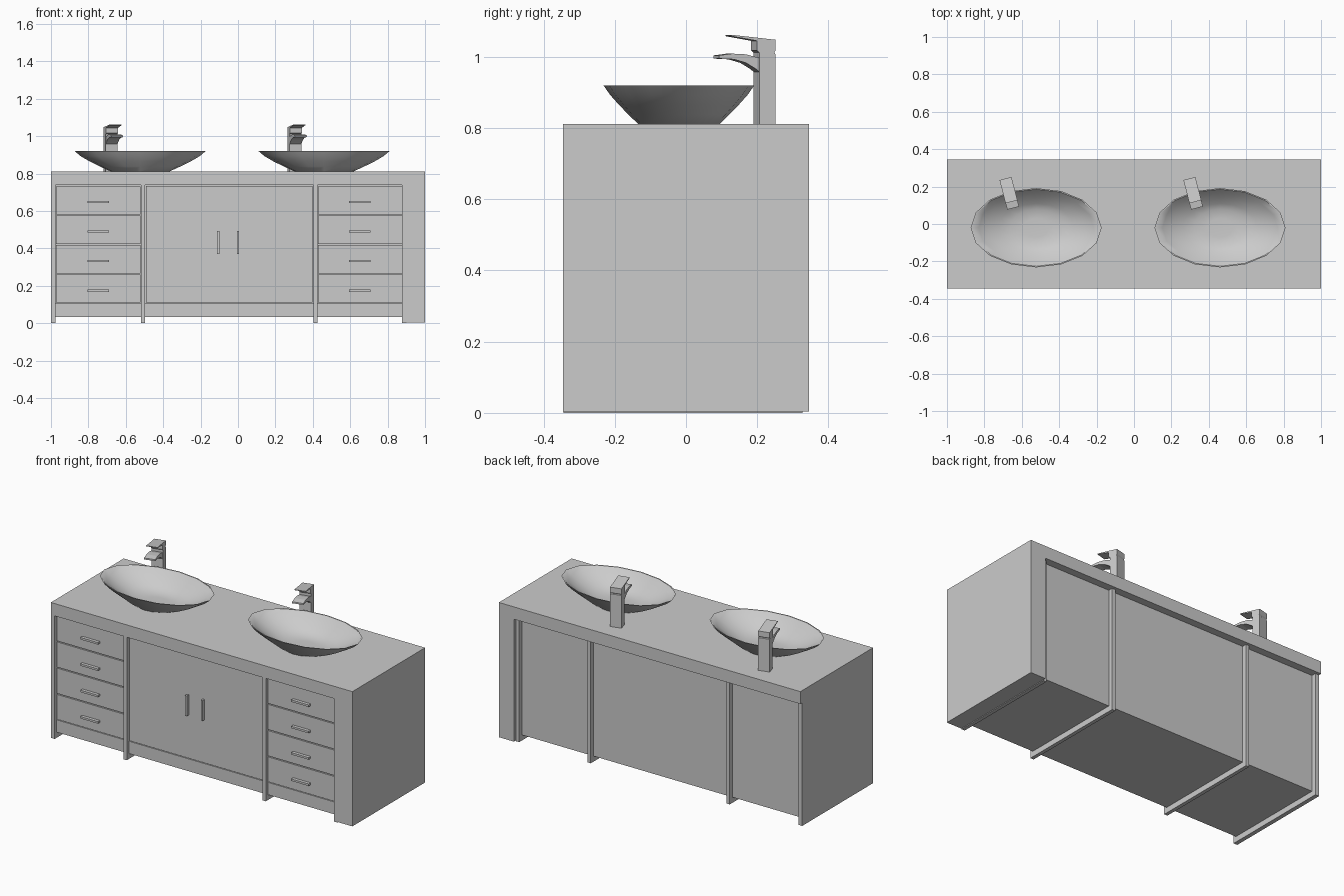
import bpy, bmesh, math
from mathutils import Matrix

if "Cube" in bpy.data.objects:
    bpy.data.objects.remove(bpy.data.objects["Cube"])


def finish(name, bm):
    bmesh.ops.recalc_face_normals(bm, faces=bm.faces)
    me = bpy.data.meshes.new(name)
    bm.to_mesh(me)
    bm.free()
    ob = bpy.data.objects.new(name, me)
    bpy.context.collection.objects.link(ob)
    return ob


def box(name, x0, x1, y0, y1, z0, z1):
    bm = bmesh.new()
    m = Matrix.Translation(((x0 + x1) / 2, (y0 + y1) / 2, (z0 + z1) / 2))
    m = m @ Matrix.Diagonal((x1 - x0, y1 - y0, z1 - z0, 1))
    bmesh.ops.create_cube(bm, size=1, matrix=m)
    return finish(name, bm)


def prism(name, pts, to3d, extrude):
    """Extrude a 2D profile along a vector."""
    bm = bmesh.new()
    f = bm.faces.new([bm.verts.new(to3d(a, b)) for a, b in pts])
    r = bmesh.ops.extrude_face_region(bm, geom=[f])
    bmesh.ops.translate(bm, vec=extrude,
                        verts=[g for g in r["geom"] if isinstance(g, bmesh.types.BMVert)])
    return finish(name, bm)


TOP = 0.812
FRONT, HANDLE = -0.325, -0.344

# Countertop with thick waterfall end on the right
prism("countertop",
      [(-1, TOP), (1, TOP), (1, 0.004), (0.9, 0.004), (0.9, 0.738), (-1, 0.738)],
      lambda x, z: (x, -0.345, z), (0, 0.69, 0))

# Upright panels that also form the feet
panels = [(-1, -0.975), (-0.519, -0.497), (0.403, 0.425), (0.878, 0.9)]
for i, (a, b) in enumerate(panels):
    box(f"upright_panel_{i + 1}", a, b, -0.344, 0.327, 0, 0.738)

# Carcass, and a kick board under each bay
bays = [(panels[i][1], panels[i + 1][0]) for i in range(3)]
for i, (a, b) in enumerate(bays):
    box(f"carcass_{i + 1}", a, b, -0.305, 0.30, 0.033, 0.738)
    box(f"kick_board_{i + 1}", a, b, FRONT, -0.305, 0.033, 0.107)

# Drawer stacks with bar handles
levels = [0.111, 0.266, 0.424, 0.581, 0.738]
for side, (a, b) in (("left", bays[0]), ("right", bays[2])):
    c = (a + b) / 2
    for i in range(4):
        z0, z1 = levels[i], levels[i + 1] - 0.006
        zc = 0.174 + i * 0.158
        box(f"{side}_drawer_{i + 1}", a + 0.002, b - 0.002, FRONT, -0.305, z0, z1)
        box(f"{side}_drawer_handle_{i + 1}", c - 0.058, c + 0.058, HANDLE, FRONT,
            zc - 0.006, zc + 0.006)

# Middle door panel with two upright handles
a, b = bays[1]
box("middle_door", a + 0.004, b - 0.004, FRONT, -0.305, 0.111, 0.733)
for i, x in enumerate((-0.105, 0.0)):
    box(f"door_handle_{i + 1}", x - 0.006, x + 0.006, HANDLE, FRONT, 0.37, 0.492)


# Oval vessel basin: 16-sided lofted rings, outside then inside
def basin(name, cx, cy):
    rings = [(0.158, 0.115, TOP), (0.215, 0.142, 0.838), (0.27, 0.168, 0.865),
             (0.318, 0.193, 0.893), (0.35, 0.212, 0.92),
             (0.343, 0.206, 0.92), (0.308, 0.185, 0.895), (0.258, 0.158, 0.869),
             (0.20, 0.13, 0.844), (0.14, 0.10, 0.826), (0.07, 0.05, 0.822)]
    n = 16
    bm = bmesh.new()
    loops = []
    for rx, ry, z in rings:
        loops.append([bm.verts.new((cx + rx * math.cos(t), cy + ry * math.sin(t), z))
                      for t in (2 * math.pi * k / n for k in range(n))])
    for lo, hi in zip(loops, loops[1:]):
        for k in range(n):
            j = (k + 1) % n
            bm.faces.new((lo[k], lo[j], hi[j], hi[k]))
    bm.faces.new(loops[0])
    bm.faces.new(loops[-1])
    ob = finish(name, bm)
    bpy.ops.object.select_all(action='DESELECT')
    bpy.context.view_layer.objects.active = ob
    ob.select_set(True)
    bpy.ops.object.shade_smooth_by_angle(angle=math.radians(40))


# Faucet side profiles: (distance forward, height)
COLUMN = [(0, TOP), (0.047, TOP), (0.047, 1.012), (0.054, 1.018), (0.054, 1.045),
          (0.128, 1.058), (0.128, 1.062), (0, 1.048), (0, 1.018), (0.004, 1.012), (0, 1.008)]
SPOUT = [(0.04, 0.952), (0.055, 0.965), (0.085, 0.983), (0.12, 0.993), (0.163, 0.995),
         (0.163, 1.004), (0.125, 1.009), (0.085, 1.007), (0.04, 0.995)]

for side, dx in (("left", 0), ("right", 0.983)):
    basin(f"{side}_basin", -0.523 + dx, -0.02)
    for part, pts in (("column", COLUMN), ("spout", SPOUT)):
        w = 0.033 if part == "column" else 0.0325
        ob = prism(f"{side}_faucet_{part}", pts, lambda u, z: (-w, -u, z), (2 * w, 0, 0))
        ob.location = (-0.687 + dx, 0.243, 0)
        ob.rotation_euler.z = math.radians(14.5)
